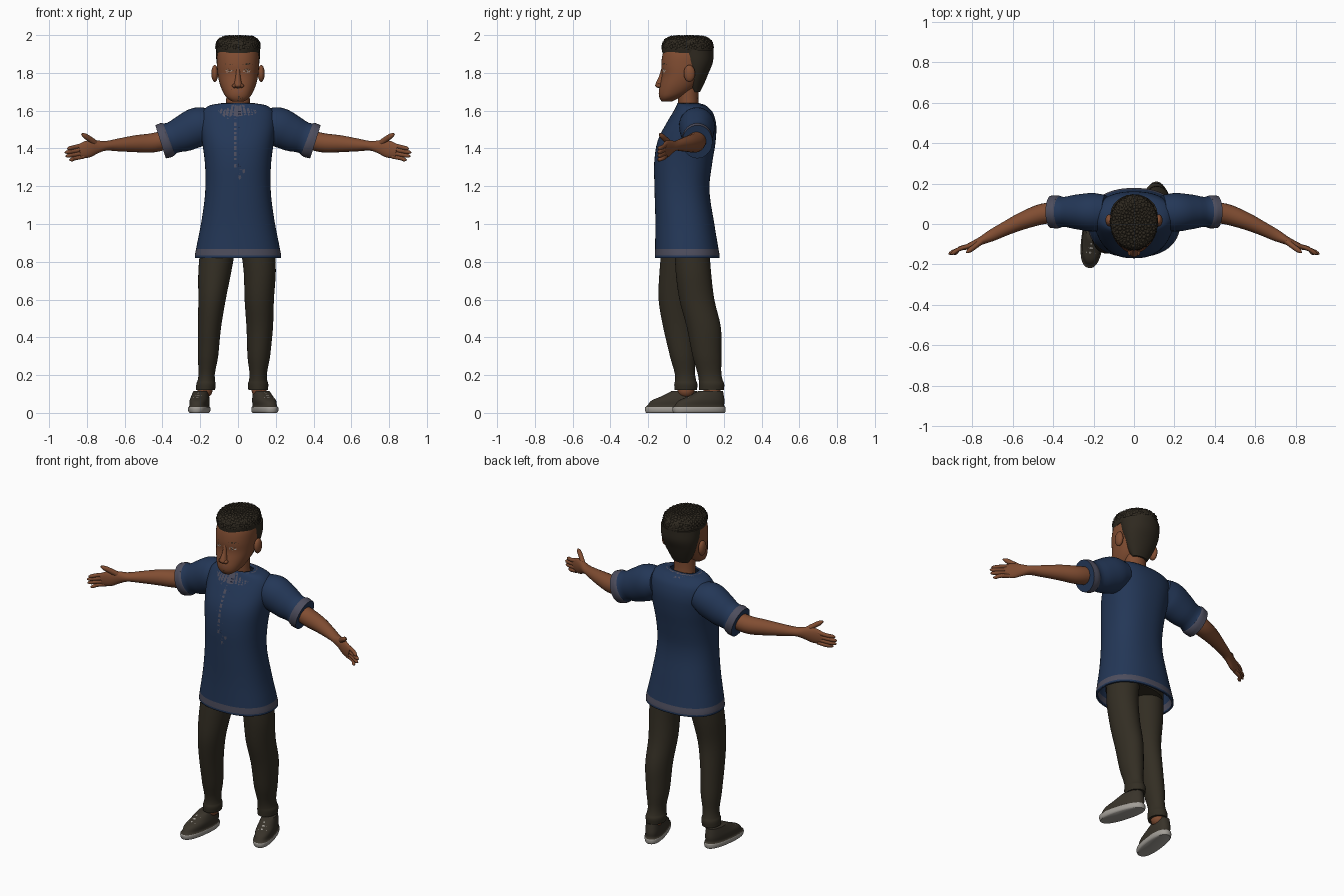
import bpy, bmesh, math, random
from mathutils import Vector, Matrix
from mathutils.bvhtree import BVHTree

random.seed(4)
if "Cube" in bpy.data.objects:
    bpy.data.objects.remove(bpy.data.objects["Cube"])


def paint(name, *rgb):
    m = bpy.data.materials.new(name)
    m.use_nodes = True
    m.diffuse_color = (*rgb, 1)
    shader = m.node_tree.nodes["Principled BSDF"]
    shader.inputs["Base Color"].default_value = (*rgb, 1)
    shader.inputs["Roughness"].default_value = .8
    return m


skin = paint("warm brown skin", .22, .075, .032)
blue = paint("navy cloth", .017, .038, .095)
trim = paint("grey violet trim", .075, .075, .11)
dark = paint("dark navy", .008, .012, .03)
cloth = paint("brown black trousers", .033, .027, .017)
black = paint("dark hair", .028, .022, .014)
canvas = paint("shoe canvas", .04, .033, .023)
rubber = paint("pale rubber", .36, .34, .31)
white = paint("eye white", .55, .52, .48)
rose = paint("lip rose", .19, .075, .055)


def mix(a, b, t):
    return a + (b - a) * t


def finish(name, bm, mats):
    """Turn a bmesh into a smooth object; give back the object and its search tree."""
    tree = BVHTree.FromBMesh(bm)
    mesh = bpy.data.meshes.new(name)
    bm.to_mesh(mesh)
    bm.free()
    for m in mats:
        mesh.materials.append(m)
    mesh.shade_smooth()
    mesh.set_sharp_from_angle(angle=math.radians(50))
    obj = bpy.data.objects.new(name, mesh)
    bpy.context.scene.collection.objects.link(obj)
    return obj, tree


def smooth(rows, steps):
    """Cubic interpolation of section rows, spaced by chord length."""
    pts = [Vector(r) for r in rows]
    gap = [(b - a).length for a, b in zip(pts, pts[1:])]
    slope = [(b - a) / g for a, b, g in zip(pts, pts[1:], gap)]
    tan = [slope[0]]
    for k in range(1, len(slope)):
        tan.append((slope[k - 1] * gap[k] + slope[k] * gap[k - 1]) / (gap[k] + gap[k - 1]))
    tan.append(slope[-1])
    out = []
    for k, g in enumerate(gap):
        for s in range(steps):
            t = s / steps
            ease = t * t * (3 - 2 * t)
            out.append(pts[k] * (1 - ease) + pts[k + 1] * ease
                       + tan[k] * (g * t * (1 - t) ** 2) - tan[k + 1] * (g * t * t * (1 - t)))
    return out + [pts[-1]]


def loft(name, mats, rings, bands, steps, caps):
    """Bridge rings of points; bands maps a row segment to a material slot."""
    bm = bmesh.new()
    loops = [[bm.verts.new(p) for p in ring] for ring in rings]
    n = len(loops[0])
    for i, (low, high) in enumerate(zip(loops, loops[1:])):
        for j in range(n):
            k = (j + 1) % n
            face = bm.faces.new((low[j], low[k], high[k], high[j]))
            face.material_index = bands.get(i // steps, 0)
    if caps:
        bm.faces.new(loops[0][::-1]).material_index = bands.get(0, 0)
        bm.faces.new(loops[-1])
    return finish(name, bm, mats)


def stack(name, mats, rows, power=2.0, bands={}, sides=40, steps=4, caps=True):
    """Level sections: (z, half width, front, back) or (z, x0, x1, front, back)."""
    rows = [r if len(r) == 5 else (r[0], -r[1], r[1], r[2], r[3]) for r in rows]
    rings = []
    for z, x0, x1, y0, y1 in smooth(rows, steps):
        ring = []
        for j in range(sides):
            a = math.tau * j / sides
            c, s = math.cos(a), math.sin(a)
            c, s = (math.copysign(abs(q) ** (2 / power), q) for q in (c, s))
            ring.append(((x0 + x1 + (x1 - x0) * c) / 2, (y0 + y1 + (y1 - y0) * s) / 2, z))
        rings.append(ring)
    return loft(name, mats, rings, bands, steps, caps)


def tube(name, mats, side, rows, bands={}, sides=20, steps=4):
    """Sections along a path: (x, y, z, level radius, upright radius)."""
    rows = smooth([(side * r[0], *r[1:]) for r in rows], steps)
    mids = [Vector(r[:3]) for r in rows]
    rings = []
    for i, r in enumerate(rows):
        along = (mids[min(i + 1, len(mids) - 1)] - mids[max(i - 1, 0)]).normalized()
        level = Vector((0, 0, 1)).cross(along).normalized()
        upright = along.cross(level)
        angles = [math.tau * j / sides for j in range(sides)]
        rings.append([mids[i] + level * r[3] * math.cos(a) + upright * r[4] * math.sin(a)
                      for a in angles])
    return loft(name, mats, rings, bands, steps, True)


def ball(name, mat, place, size):
    bm = bmesh.new()
    bmesh.ops.create_uvsphere(bm, u_segments=20, v_segments=12, radius=1,
                              matrix=Matrix.Translation(place) @ Matrix.Diagonal((*size, 1)))
    return finish(name, bm, [mat])


def drape(name, mat, tree, shape, nu, nv, aim, lift=.004):
    """Project a thin patch, shape(u, v), onto a surface."""
    aim = Vector(aim)
    bm = bmesh.new()
    grid = []
    for i in range(nu + 1):
        line = []
        for j in range(nv + 1):
            start = Vector(shape(i / nu, j / nv))
            hit = tree.ray_cast(start, aim)
            if hit[0] is None:
                hit = tree.find_nearest(start - aim * start.dot(aim))
            line.append(bm.verts.new(hit[0] + hit[1] * lift))
        grid.append(line)
    for a, b in zip(grid, grid[1:]):
        for j in range(nv):
            face = bm.faces.new((a[j], b[j], b[j + 1], a[j + 1]))
            face.normal_update()
            if face.normal.dot(aim) > 0:
                face.normal_flip()
    return finish(name, bm, [mat])[0]


def oval(x, z, rx, rz):
    return lambda u, v: (x + rx * (v + .01) * math.cos(math.tau * u), -1,
                         z + rz * (v + .01) * math.sin(math.tau * u))


def strip(x0, x1, z, arch, thick):
    return lambda u, v: (mix(x0, x1, v), -1, z + arch * math.sin(math.pi * v)
                         + thick * (u - .5) * (.4 + .6 * math.sin(math.pi * v)))


BACK, DOWN = (0, 1, 0), (0, 0, -1)

# Tunic with hem band
tunic, tunic_tree = stack("tunic", [blue, trim], [
    (.82, .228, -.165, .178), (.832, .228, -.165, .178), (.868, .222, -.164, .172),
    (1, .196, -.162, .15), (1.2, .172, -.167, .124), (1.33, .176, -.168, .14),
    (1.44, .19, -.15, .157), (1.54, .2, -.1, .158), (1.59, .192, -.07, .142),
    (1.62, .165, -.054, .115), (1.64, .085, -.045, .07)],
    power=2.3, bands={1: 1}, sides=64, caps=False)
shell = tunic.modifiers.new("cloth thickness", "SOLIDIFY")
shell.thickness, shell.offset = .01, -1

# Collar, placket and slit
drape("collar", trim, tunic_tree, lambda u, v: (
    math.cos(math.tau * u) * mix(.088, .128, v),
    .012 + math.sin(math.tau * u) * mix(.062, .11, v), 3), 64, 6, DOWN, .005)
drape("placket", trim, tunic_tree, lambda u, v: (
    .008 + .045 * min(1, 8 * (1 - v)) * (2 * u - 1), -1, mix(1.57, 1.235, v)), 6, 32, BACK, .005)
drape("placket_slit", dark, tunic_tree, lambda u, v: (
    .008 + .008 * (2 * u - 1), -1, mix(1.6, 1.29, v)), 2, 24, BACK, .008)

# Trousers
stack("trouser_seat", [cloth], [(.85, .18, -.12, .12), (1, .16, -.12, .1)])
stack("right_trouser_leg", [cloth], [
    (.12, -.222, -.122, -.06, .058), (.155, -.22, -.118, -.062, .06),
    (.17, -.214, -.122, -.058, .054), (.3, -.213, -.105, -.085, .05),
    (.45, -.212, -.09, -.12, .04), (.6, -.21, -.065, -.145, .035),
    (.75, -.21, -.035, -.14, .06), (.95, -.19, 0, -.12, .09)])
stack("left_trouser_leg", [cloth], [
    (.12, .055, .158, .07, .2), (.155, .053, .16, .068, .202),
    (.17, .058, .155, .068, .195), (.3, .05, .17, .035, .188),
    (.45, .045, .185, .005, .185), (.6, .035, .19, -.035, .15),
    (.75, .03, .2, -.055, .132), (.95, 0, .19, -.06, .12)])

# Shoes, laces and ankles
for side, x, y, turn, ankle in (("right", -.205, -.072, -7, (-.175, 0, .12)),
                                ("left", .142, .07, 17, (.112, .137, .12))):
    shoe, shoe_tree = stack(side + "_shoe", [canvas, rubber], [
        (0, .048, -.14, .14), (.006, .053, -.144, .143), (.03, .054, -.145, .143),
        (.034, .05, -.138, .138), (.06, .05, -.118, .138),
        (.085, .046, -.065, .135), (.115, .038, -.005, .13)], power=2.4, bands={0: 1, 1: 1})
    parts = [shoe]
    for k in range(4):
        parts.append(drape(f"{side}_lace_{k + 1}", rubber, shoe_tree, lambda u, v: (
            mix(-.024, .024, u), -.098 + .023 * k + .009 * v, 1), 6, 1, DOWN))
    for part in parts:
        part.location = (x, y, 0)
        part.rotation_euler.z = math.radians(turn)
    ball(side + "_ankle", skin, ankle, (.04, .045, .04))

# Sleeves, arms and hands
for side, s in (("left", 1), ("right", -1)):
    tube(side + "_sleeve", [blue, trim], s, [
        (.14, .058, 1.535, .085, .08), (.2, .058, 1.519, .095, .102),
        (.29, .06, 1.478, .085, .096), (.365, .06, 1.45, .077, .088),
        (.37, .06, 1.448, .08, .092), (.41, .06, 1.435, .08, .092)],
        bands={3: 1, 4: 1}, sides=32)
    tube(side + "_arm", [skin], s, [
        (.36, .06, 1.452, .05, .05), (.45, .05, 1.43, .051, .051),
        (.54, .02, 1.425, .044, .045), (.64, -.025, 1.418, .034, .033),
        (.71, -.06, 1.413, .028, .026), (.75, -.08, 1.408, .021, .036),
        (.8, -.104, 1.395, .017, .045), (.84, -.118, 1.386, .011, .036)])
    for k, finger in enumerate(("index", "middle", "ring", "little")):
        reach = (.905, .916, .912, .892)[k]
        z = 1.418 - .02 * k
        tube(f"{side}_{finger}_finger", [skin], s, [
            (.815, -.108, z, .011, .012), (.87, -.127, z - .012, .01, .011),
            (reach - .01, -.144, z - .018, .009, .009),
            (reach, -.148, z - .02, .004, .004)], sides=10)
    tube(side + "_thumb", [skin], s, [
        (.745, -.078, 1.42, .014, .016), (.785, -.11, 1.45, .013, .015),
        (.818, -.134, 1.471, .01, .011), (.828, -.141, 1.477, .004, .004)], sides=10)

# Neck and head
stack("neck", [skin], [(1.56, .07, -.04, .08), (1.64, .063, -.042, .066), (1.74, .062, -.045, .068)])
head, head_tree = stack("head", [skin], [
    (1.648, .03, -.128, -.075), (1.665, .055, -.139, -.04), (1.7, .08, -.144, .03),
    (1.74, .096, -.137, .07), (1.79, .107, -.128, .1), (1.84, .111, -.131, .115),
    (1.91, .107, -.121, .12), (1.955, .08, -.095, .1), (1.975, .04, -.05, .05)], power=2.2)
stack("nose", [skin], [
    (1.72, .014, -.15, -.11), (1.732, .024, -.163, -.11), (1.75, .019, -.158, -.11),
    (1.78, .013, -.144, -.11), (1.825, .01, -.13, -.11)], sides=20)
drape("lips", rose, head_tree, oval(0, 1.7, .031, .011), 24, 4, BACK)
drape("mouth_line", black, head_tree, strip(-.027, .027, 1.701, -.002, .003), 2, 12, BACK, .006)
drape("moustache", black, head_tree, strip(-.036, .036, 1.714, .004, .005), 2, 12, BACK)
drape("goatee", black, head_tree, oval(0, 1.664, .024, .013), 24, 4, BACK)

# Paired features
for side, s in (("left", 1), ("right", -1)):
    ball(side + "_ear", skin, (s * .123, .018, 1.797), (.018, .03, .045))
    ball(side + "_nostril", skin, (s * .019, -.143, 1.732), (.012, .014, .011))
    drape(side + "_eye", white, head_tree, oval(s * .048, 1.81, .02, .009), 24, 4, BACK)
    drape(side + "_iris", black, head_tree, oval(s * .047, 1.81, .009, .0085), 16, 3, BACK, .006)
    drape(side + "_eyelid", black, head_tree, strip(s * .025, s * .072, 1.812, .009, .004), 2, 12, BACK, .007)
    drape(side + "_eyebrow", black, head_tree, strip(s * .018, s * .084, 1.838, .01, .011), 2, 12, BACK)

# Cropped hair with a curly crown
stack("back_hair", [black], [
    (1.7, .05, .03, .075), (1.74, .075, 0, .095), (1.8, .1, -.01, .12),
    (1.86, .114, -.035, .143), (1.92, .116, -.05, .146)])
crown, crown_tree = stack("hair_crown", [black], [
    (1.905, .111, -.125, .143), (1.93, .117, -.128, .146), (1.962, .114, -.122, .139),
    (1.984, .092, -.097, .112), (1.994, .045, -.045, .055)])
curls = bmesh.new()
centre = Vector((0, .01, 1.945))
for k in range(260):
    a = k * math.pi * (3 - math.sqrt(5))
    rise = mix(-.22, 1, (k + .5) / 260)
    flat = math.sqrt(1 - rise * rise)
    way = Vector((flat * math.cos(a), flat * math.sin(a), rise * .6)).normalized()
    hit = crown_tree.ray_cast(centre, way)[0]
    if hit:
        bmesh.ops.create_icosphere(curls, subdivisions=1, radius=random.uniform(.009, .012),
                                   matrix=Matrix.Translation(hit - way * .006))
finish("hair_curls", curls, [black])
